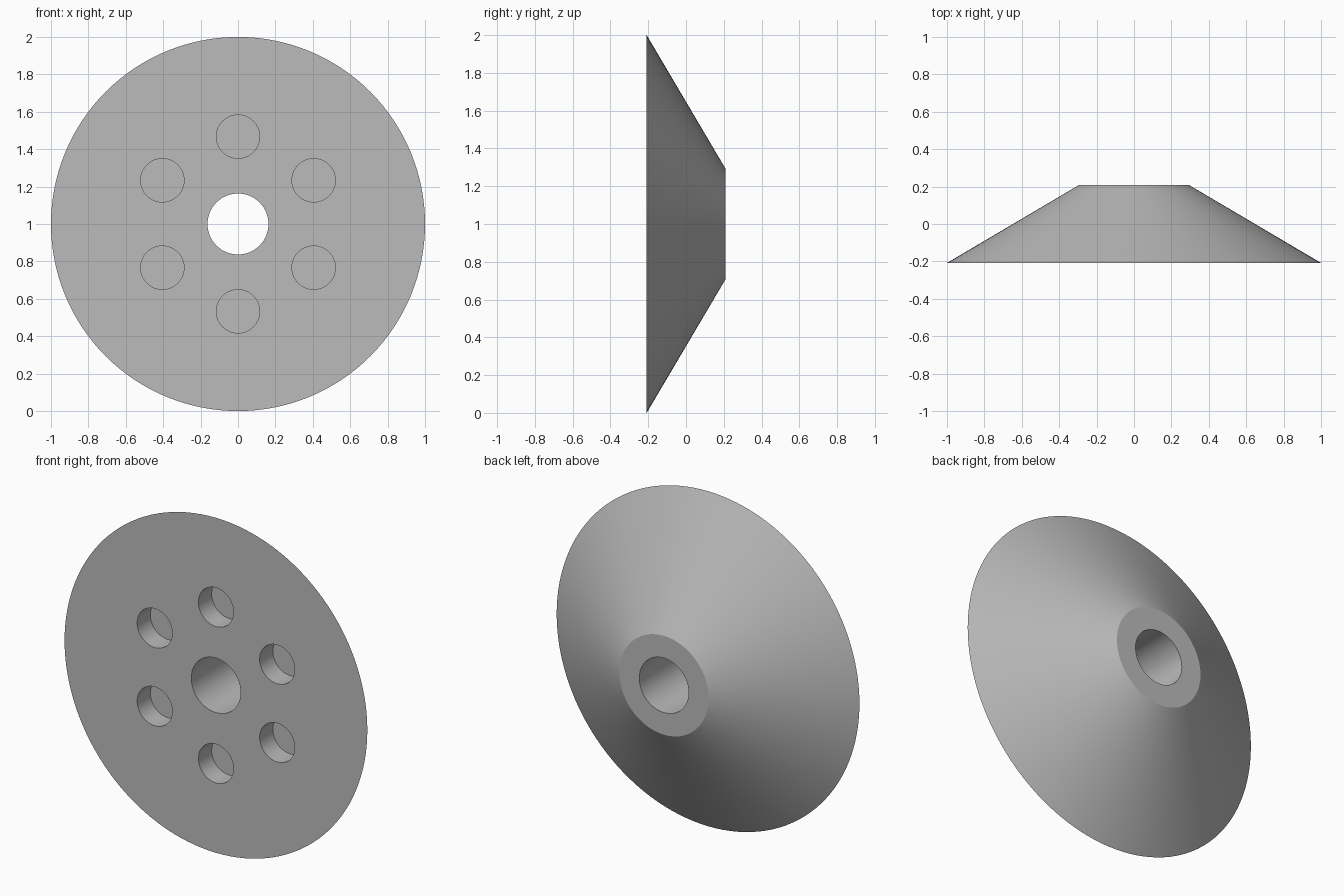
import bpy
import math
from mathutils import Matrix

cube = bpy.data.objects.get("Cube")
if cube:
    bpy.data.objects.remove(cube, do_unlink=True)

FRONT, BACK, CENTRE = -0.208, 0.208, 1.0
POCKET_RING, POCKET_DEPTH = 0.467, 0.125

grey = bpy.data.materials.new("plain_grey")
grey.use_nodes = True
colour = (0.5, 0.5, 0.5, 1)
grey.diffuse_color = colour
grey.node_tree.nodes["Principled BSDF"].inputs["Base Color"].default_value = colour


def turned(name, r_front, r_back, y0, y1, x=0, z=CENTRE, sides=128):
    """Cone or cylinder lying along y, from y0 (front) to y1 (back)."""
    bpy.ops.mesh.primitive_cone_add(vertices=sides, radius1=r_front, radius2=r_back,
                                    depth=y1 - y0)
    ob = bpy.context.object
    ob.name = name
    ob.data.transform(Matrix.Translation((x, (y0 + y1) / 2, z))
                      @ Matrix.Rotation(-math.pi / 2, 4, 'X'))
    ob.data.materials.append(grey)
    return ob


def cut(body, cutter):
    mod = body.modifiers.new(cutter.name, 'BOOLEAN')
    mod.operation = 'DIFFERENCE'
    mod.solver = 'EXACT'
    mod.object = cutter
    bpy.context.view_layer.objects.active = body
    bpy.ops.object.modifier_apply(modifier=mod.name)
    bpy.data.objects.remove(cutter, do_unlink=True)


# Conical body with a wide flat front
body = turned("conical_hub", 1.0, 0.295, FRONT, BACK)

# Bore right through the middle
cut(body, turned("bore", 0.163, 0.163, FRONT - 0.1, BACK + 0.1, sides=64))

# Ring of six blind pockets in the front face
for i in range(6):
    a = math.radians(90 + 60 * i)
    cut(body, turned("pocket", 0.116, 0.116, FRONT - 0.1, FRONT + POCKET_DEPTH,
                     POCKET_RING * math.cos(a), CENTRE + POCKET_RING * math.sin(a), 64))

# Smooth walls, crisp rims
bpy.ops.object.select_all(action='DESELECT')
body.select_set(True)
bpy.context.view_layer.objects.active = body
bpy.ops.object.shade_smooth_by_angle(angle=math.radians(25))
